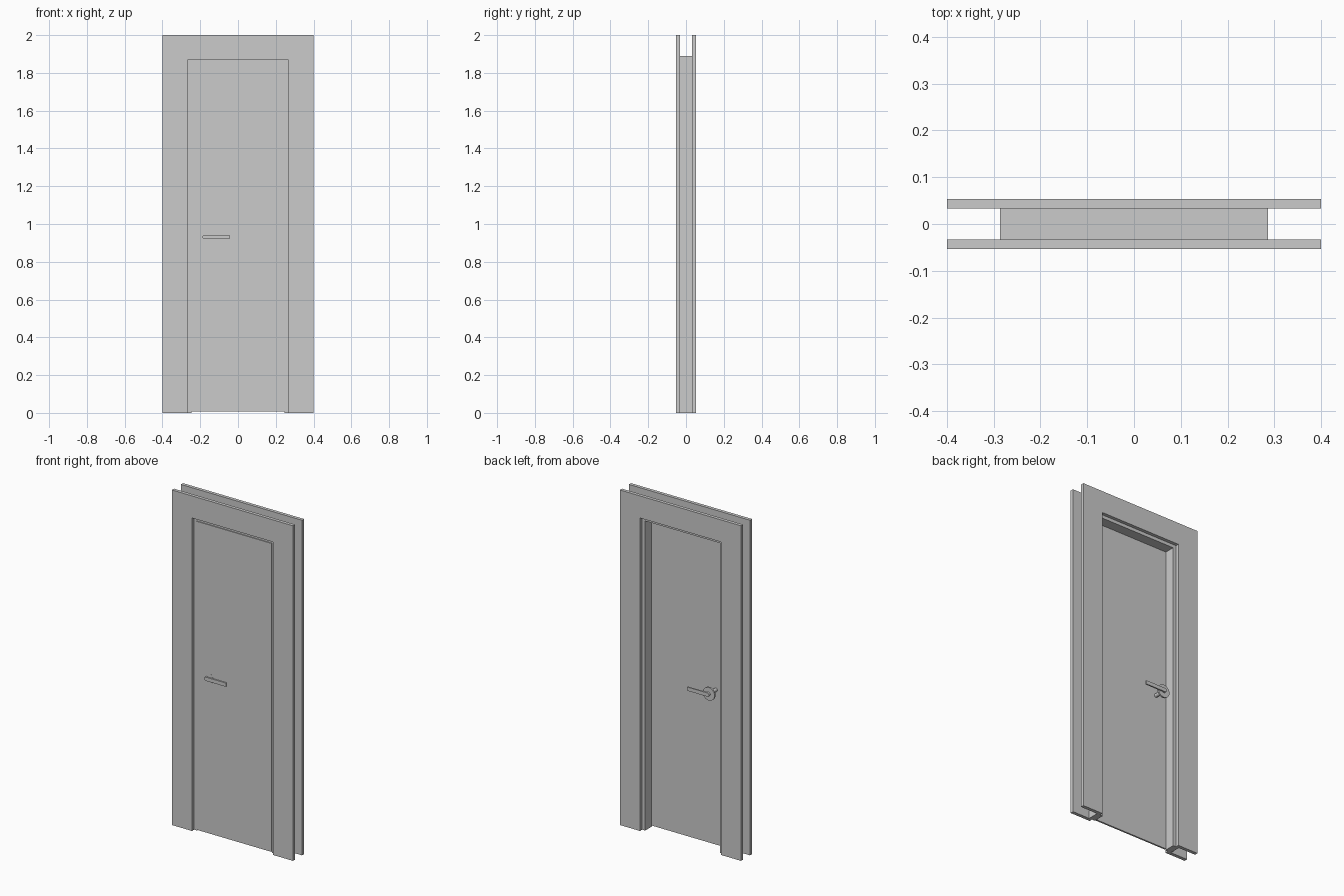
import bpy, bmesh, math
from mathutils import Matrix

if "Cube" in bpy.data.objects:
    bpy.data.objects.remove(bpy.data.objects["Cube"])


def finish(bm, name, smooth=False):
    bmesh.ops.recalc_face_normals(bm, faces=bm.faces)
    me = bpy.data.meshes.new(name)
    bm.to_mesh(me)
    bm.free()
    ob = bpy.data.objects.new(name, me)
    bpy.context.collection.objects.link(ob)
    if smooth:
        bpy.ops.object.select_all(action='DESELECT')
        bpy.context.view_layer.objects.active = ob
        ob.select_set(True)
        bpy.ops.object.shade_smooth_by_angle(angle=math.radians(35))
    return ob


def add_prism(bm, points, y0, y1):
    """Extrude an x/z outline from y0 to y1."""
    face = bm.faces.new([bm.verts.new((x, y0, z)) for x, z in points])
    ext = bmesh.ops.extrude_face_region(bm, geom=[face])
    for v in ext['geom']:
        if isinstance(v, bmesh.types.BMVert):
            v.co.y = y1
    # the extrusion may drop the starting cap, so close the open rim again
    rim = [e for e in bm.edges if e.is_boundary]
    if rim:
        bmesh.ops.holes_fill(bm, edges=rim, sides=0)


def portal(name, outer, inner, top_out, top_in, y0, y1):
    """Upside-down U frame made of two legs and a head."""
    bm = bmesh.new()
    add_prism(bm, [(-outer, 0), (-outer, top_out), (outer, top_out), (outer, 0),
                   (inner, 0), (inner, top_in), (-inner, top_in), (-inner, 0)], y0, y1)
    return finish(bm, name)


def disc(name, x, z, r, y0, y1, segments=32):
    bm = bmesh.new()
    m = Matrix.Translation((x, (y0 + y1) / 2, z)) @ Matrix.Rotation(math.pi / 2, 4, 'X')
    bmesh.ops.create_cone(bm, cap_ends=True, segments=segments, radius1=r, radius2=r,
                          depth=abs(y1 - y0), matrix=m)
    return finish(bm, name, True)


# Door lining between the two casings
portal("door_jamb", 0.287, 0.247, 1.89, 1.848, -0.033, 0.033)

# Door leaf, slightly proud of the lining at the front, with a small gap above the floor
bm = bmesh.new()
add_prism(bm, [(-0.247, 0.007), (0.247, 0.007), (0.247, 1.848), (-0.247, 1.848)],
          -0.038, -0.028)
finish(bm, "door_leaf")

# Casing and lever handle on each face
HX, HZ = -0.177, 0.931
for side, s in (("front", -1), ("back", 1)):
    portal(side + "_casing", 0.4, 0.267, 2.0, 1.868, s * 0.033, s * 0.053)
    disc(side + "_handle_rosette", HX, HZ, 0.039, s * 0.030, s * 0.039)
    # neck runs back to the leaf on both sides
    disc(side + "_handle_neck", HX, HZ, 0.011, -0.03, s * 0.049, 24)
    # lever with a rounded pivot end
    arc = [(HX + 0.011 * math.cos(a), HZ + 0.011 * math.sin(a))
           for a in (math.pi / 2 + math.pi * i / 10 for i in range(11))]
    bm = bmesh.new()
    add_prism(bm, arc + [(-0.044, HZ - 0.011), (-0.044, HZ + 0.011)], s * 0.044, s * 0.052)
    finish(bm, side + "_handle_lever", True)
